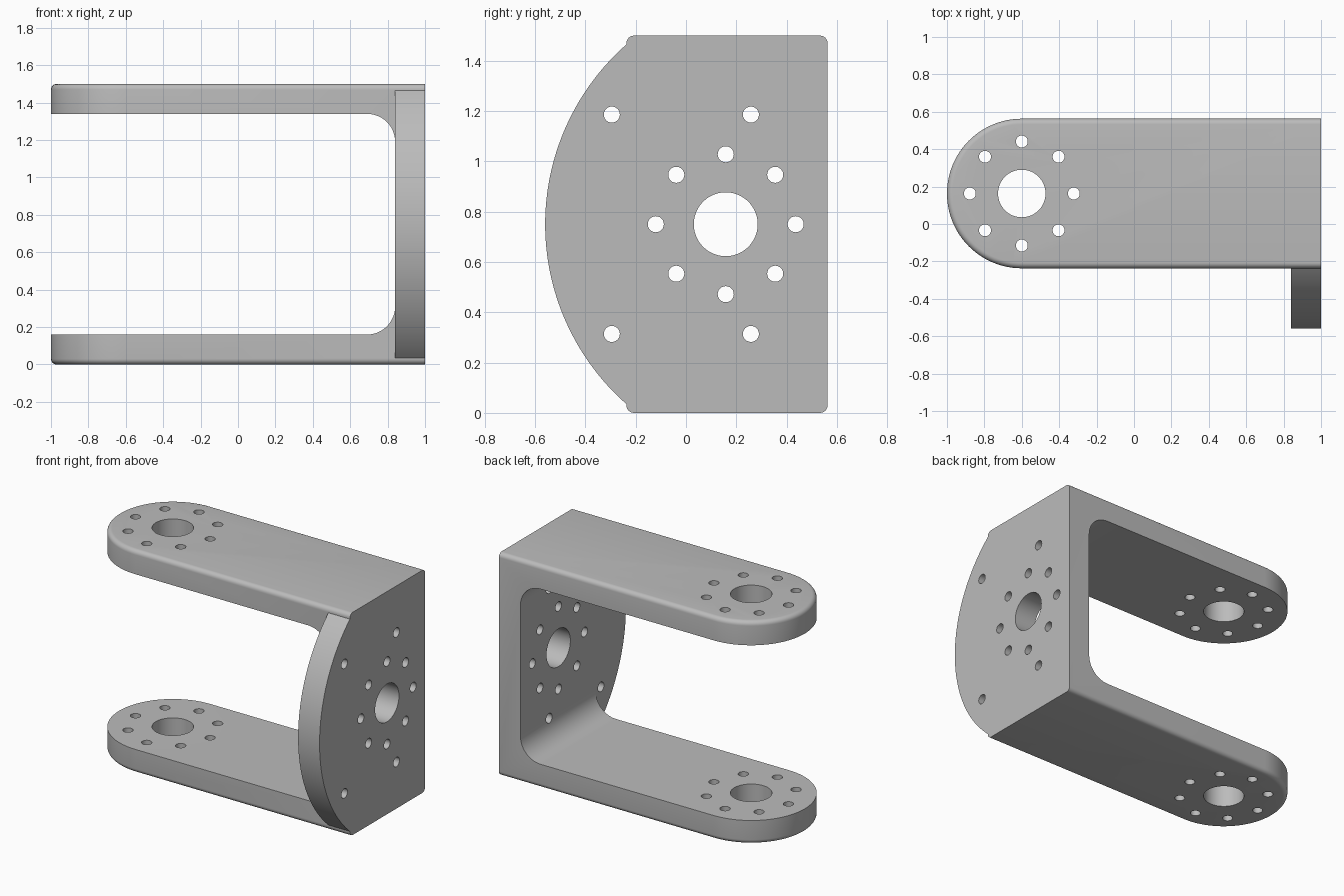
import bpy, bmesh, math
from math import sin, cos, pi

if "Cube" in bpy.data.objects:
    bpy.data.objects.remove(bpy.data.objects["Cube"])

# Main dimensions
H, WALL, R, FIL, EDGE = 1.5, 0.16, 0.4, 0.15, 0.03
YC, XA, ZC = 0.163, -0.6, H / 2
BORE, BOLT, RING = 0.127, 0.032, 0.278

grey = bpy.data.materials.new("light grey metal")
grey.diffuse_color = (0.5, 0.5, 0.5, 1)
grey.use_nodes = True
grey.node_tree.nodes["Principled BSDF"].inputs["Base Color"].default_value = grey.diffuse_color


def loft(name, rings):
    """Solid skinned through equal-length rings of points, capped at both ends."""
    bm = bmesh.new()
    loops = [[bm.verts.new(p) for p in ring] for ring in rings]
    n = len(loops[0])
    for a, b in zip(loops, loops[1:]):
        for i in range(n):
            j = (i + 1) % n
            bm.faces.new((a[i], a[j], b[j], b[i]))
    bm.faces.new(loops[0][::-1])
    bm.faces.new(loops[-1])
    bmesh.ops.recalc_face_normals(bm, faces=bm.faces)
    me = bpy.data.meshes.new(name)
    bm.to_mesh(me)
    bm.free()
    me.materials.append(grey)
    ob = bpy.data.objects.new(name, me)
    bpy.context.collection.objects.link(ob)
    return ob


def boolean(ob, other, op):
    """Apply a boolean and remove the helper object."""
    m = ob.modifiers.new(op, 'BOOLEAN')
    m.operation, m.solver, m.object = op, 'EXACT', other
    bpy.context.view_layer.objects.active = ob
    bpy.ops.object.modifier_apply(modifier=m.name)
    bpy.data.objects.remove(other)


def circle(cx, cy, r, n):
    return [(cx + r * cos(2 * pi * i / n), cy + r * sin(2 * pi * i / n)) for i in range(n)]


def bolt_pattern(cx, cy):
    """Large bore and a ring of eight bolt holes."""
    ring = [(x, y, BOLT, 24) for x, y in circle(cx, cy, RING, 8)]
    return [(cx, cy, BORE, 64)] + ring


# Round-ended block with softened top and bottom edges
def outline(inset, z):
    r = R - inset
    arc = [(XA + r * cos(a), YC + r * sin(a), z)
           for a in (pi / 2 + pi * i / 48 for i in range(49))]
    return [(1, YC + r, z)] + arc + [(1, YC - r, z)]


steps = [i * pi / 12 for i in range(7)]
lower = [(EDGE * (1 - sin(t)), EDGE * (1 - cos(t))) for t in steps]
levels = lower + [(d, H - z) for d, z in reversed(lower)]
bracket = loft("bracket", [outline(d, z) for d, z in levels])

# Slot between the arms, with filleted inner corners
slot = [(-1.2, WALL)]
for cz, start in ((WALL + FIL, -pi / 2), (H - WALL - FIL, 0)):
    for i in range(13):
        a = start + pi / 2 * i / 12
        slot.append((1 - WALL - FIL + FIL * cos(a), cz + FIL * sin(a)))
slot.append((-1.2, H - WALL))
boolean(bracket, loft("slot_cutter", [[(x, y, z) for x, z in slot] for y in (-1, 1)]), 'DIFFERENCE')

# Curved flange on the front edge of the end plate
half, sag, y0 = 0.715, 0.323, YC - R
rad = (half ** 2 + sag ** 2) / (2 * sag)
span = math.asin(half / rad)
yc = y0 - sag + rad
seg = [(yc - rad * cos(a), ZC + rad * sin(a))
       for a in (-span + 2 * span * i / 64 for i in range(65))]
seg += [(y0 + 0.08, ZC + half), (y0 + 0.08, ZC - half)]
flange = loft("flange", [[(x, y, z) for y, z in seg] for x in (1 - WALL, 1)])
boolean(bracket, flange, 'UNION')

# Holes through both arms
for x, y, r, n in bolt_pattern(XA, YC):
    cut = loft("arm_hole", [[(a, b, z) for a, b in circle(x, y, r, n)] for z in (-0.2, H + 0.2)])
    boolean(bracket, cut, 'DIFFERENCE')

# Holes through the end plate, including four outer mounting holes
plate_holes = bolt_pattern(YC - 0.005, ZC)
plate_holes += [(y, ZC + s * 0.436, BOLT, 24) for y in (-0.295, 0.258) for s in (-1, 1)]
for y, z, r, n in plate_holes:
    cut = loft("plate_hole", [[(x, a, b) for a, b in circle(y, z, r, n)] for x in (0.6, 1.2)])
    boolean(bracket, cut, 'DIFFERENCE')

# Smooth curved faces, crisp edges
bracket.select_set(True)
bpy.context.view_layer.objects.active = bracket
bpy.ops.object.shade_smooth_by_angle(angle=math.radians(30))
